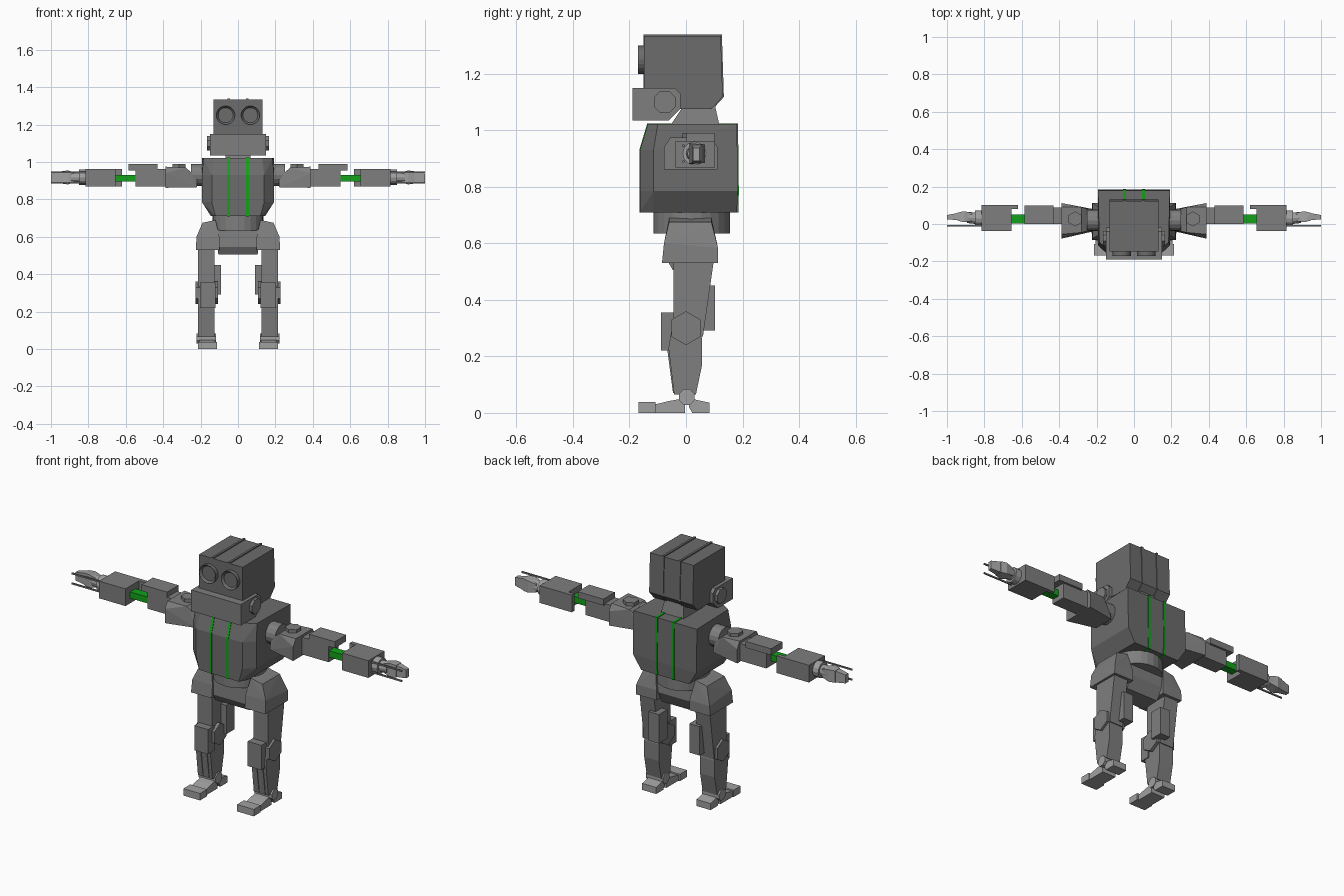
import bpy, bmesh, math
from mathutils import Vector, Matrix


def material(name, *rgb):
    m = bpy.data.materials.new(name)
    m.diffuse_color = (*rgb, 1)
    return m


green = material("green", 0.006, 0.36, 0.01)
dark = material("dark_grey", .15, .15, .15)
mid = material("mid_grey", .21, .21, .21)
light = material("light_grey", .35, .35, .35)


def finish(name, bm, mirror=False, mat=None):
    bmesh.ops.recalc_face_normals(bm, faces=bm.faces)
    me = bpy.data.meshes.new(name)
    bm.to_mesh(me)
    bm.free()
    ob = bpy.data.objects.new(name, me)
    bpy.context.collection.objects.link(ob)
    me.materials.append(mat or mid)
    if mirror:
        m = ob.modifiers.new("mirror", 'MIRROR')
        m.use_mirror_merge = False
    return ob


def hull(name, pts, mirror=False, mat=None):
    """Convex faceted block around a few corner points."""
    bm = bmesh.new()
    for p in pts:
        bm.verts.new(p)
    bmesh.ops.convex_hull(bm, input=bm.verts)
    loose = [v for v in bm.verts if not v.link_faces]
    bmesh.ops.delete(bm, geom=loose, context='VERTS')
    bmesh.ops.dissolve_limit(bm, angle_limit=0.01, verts=bm.verts, edges=bm.edges)
    return finish(name, bm, mirror, mat)


def box(name, x, y, z, mirror=False, mat=None):
    return hull(name, [(a, b, c) for a in x for b in y for c in z], mirror, mat)


def prism(name, yz, x, mirror=False, mat=None):
    """Side profile extruded across x."""
    return hull(name, [(a, p[0], p[1]) for a in x for p in yz], mirror, mat)


def cyl(name, a, b, r, n, mirror=False, turn=0, recess=None, mat=None):
    """Cylinder from point a to point b, optional recessed end at b."""
    a, b = Vector(a), Vector(b)
    d = b - a
    bm = bmesh.new()
    bmesh.ops.create_cone(bm, cap_ends=True, segments=n, radius1=r, radius2=r, depth=d.length)
    rot = d.to_track_quat('Z', 'Y').to_matrix().to_4x4()
    bm.transform(Matrix.Translation((a + b) / 2) @ rot @ Matrix.Rotation(turn, 4, 'Z'))
    if recess:
        bm.normal_update()
        end = max(bm.faces, key=lambda f: f.calc_center_median().dot(d))
        bmesh.ops.inset_region(bm, faces=[end], thickness=r * 0.2)
        bmesh.ops.translate(bm, verts=end.verts, vec=-d.normalized() * recess)
    return finish(name, bm, mirror, mat)


# head with two raised bands over it
head = [(-.148, 1.333), (.123, 1.333), (.13, 1.12), (.09, 1.075), (-.148, 1.075)]
prism("head", head, (-.132, .132), mat=dark)
band = [(-.15, 1.339), (.127, 1.339), (.134, 1.118), (.092, 1.072), (-.15, 1.08)]
prism("head_band", band, (.044, .056), True, dark)
# eyes
cyl("eye", (.066, -.14, 1.25), (.066, -.17, 1.25), .05, 20, True, recess=.012, mat=dark)
# jaw and side bolts
prism("jaw", [(-.19, 1.035), (-.19, 1.15), (-.04, 1.15), (-.02, 1.13), (-.02, 1.075),
              (-.06, 1.035)], (-.15, .15))
cyl("jaw_bolt", (.14, -.075, 1.1), (.165, -.075, 1.1), .042, 8, True, math.pi / 8)
# neck
hull("neck", [(s * x, y, z) for s in (-1, 1) for x, y, z in
              [(.07, -.06, 1.01), (.07, .12, 1.01), (.055, .0, 1.1), (.055, .1, 1.1)]])

# torso with chamfered front and tapered base
torso = [(.12, -.163, .71), (.145, -.12, .71), (.145, .18, .71),
         (.14, -.163, .785), (.192, -.115, .785), (.192, .184, .785),
         (.14, -.163, .93), (.192, -.115, .93),
         (.13, -.135, 1.022), (.185, -.1, 1.022), (.192, .18, 1.022)]
hull("torso", [(s * x, y, z) for s in (-1, 1) for x, y, z in torso], mat=dark)
prism("torso_stripe", [(-.165, .709), (-.165, .931), (-.137, 1.025), (.184, 1.025),
                       (.187, .78), (.185, .709)], (.044, .058), True, green)

# waist and pelvis
cyl("waist", (0, .02, .635), (0, .02, .715), .135, 24)
hull("pelvis", [(s * x, y, z) for s in (-1, 1) for x, y, z in
                [(.11, -.066, .64), (.11, .095, .64), (.11, -.07, .545),
                 (.11, .1, .57), (.105, -.046, .505), (.1, .065, .505)]])

# hip armour
hull("hip_armour", [(.1, -.085, .53), (.225, -.085, .53), (.1, .113, .53), (.225, .113, .53),
                    (.1, -.078, .6), (.222, -.078, .6), (.1, .113, .585), (.222, .113, .585),
                    (.12, -.06, .69), (.19, -.06, .675), (.12, .09, .69), (.19, .09, .675)], True)
# thigh and the box behind it
prism("thigh", [(-.045, .55), (.1, .55), (.085, .51), (.065, .45), (.06, .27), (-.045, .27)],
      (.125, .213), True)
box("thigh_box", (.092, .155), (.03, .103), (.292, .45), True)
# knee
cyl("knee_joint", (.107, 0, .3), (.226, 0, .3), .06, 6, True)
box("knee_pad", (.12, .203), (-.088, -.03), (.22, .355), True)
# shin with raised ridges
prism("shin", [(-.062, .23), (-.05, .3), (.05, .3), (.057, .26), (.057, .17), (.035, .065),
               (-.042, .065)], (.125, .213), True)
for i, x in enumerate((.143, .18)):
    prism("shin_ridge_%d" % i, [(-.067, .23), (0, .23), (0, .07), (-.046, .07)],
          (x, x + .016), True)
# ankle and foot
cyl("ankle", (.118, .003, .056), (.222, .003, .056), .03, 8, True, math.pi / 8, mat=light)
prism("toe", [(-.168, 0), (-.168, .038), (-.108, .038), (-.108, 0)], (.112, .213), True, light)
prism("foot", [(-.118, 0), (-.118, .028), (-.06, .042), (-.015, .05), (-.004, .035), (-.004, 0)],
      (.122, .207), True, light)
prism("heel", [(.01, .022), (.01, .052), (.03, .045), (.083, .036), (.083, 0), (.022, 0)],
      (.122, .207), True, light)

# shoulder joint, pad and bolt
cyl("shoulder_joint", (.17, .02, .93), (.25, .02, .93), .058, 16, True, mat=mid)
hull("shoulder_pad", [(.22, -.04, .865), (.22, .08, .865), (.22, -.03, .92), (.22, .07, .92),
                      (.28, -.045, .97), (.28, .09, .97), (.388, -.078, .862),
                      (.388, .112, .862), (.388, -.078, .94), (.388, .112, .94),
                      (.388, -.055, .975), (.388, .09, .975)], True)
cyl("shoulder_bolt", (.315, .027, .95), (.315, .027, .99), .04, 6, True)
# upper arm and its top plate
box("upper_arm", (.38, .548), (.001, .088), (.868, .962), True)
box("upper_arm_plate", (.43, .585), (.001, .1), (.955, .99), True)
# elbow link
box("elbow_link", (.54, .66), (.004, .05), (.895, .93), True, green)
# forearm and back plate
box("forearm", (.655, .815), (-.037, .085), (.868, .962), True)
box("forearm_plate", (.62, .815), (.08, .102), (.868, .962), True)
# wrist
cyl("wrist", (.81, .03, .918), (.85, .03, .918), .042, 12, True, mat=light)
cyl("wrist_tip", (.845, .03, .918), (.89, .035, .918), .03, 12, True, mat=light)
# hand: closed tapered palm and fingers, with thin rods beside
hull("palm", [(.865, .015, .895), (.865, .06, .895), (.865, .015, .94), (.865, .06, .94),
              (.91, .01, .88), (.91, .068, .885), (.91, .01, .955), (.91, .068, .95),
              (.945, .018, .885), (.945, .06, .885), (.945, .018, .95), (.945, .06, .95)],
     True, light)
hull("fingers", [(.935, .02, .885), (.935, .06, .885), (.935, .02, .95), (.935, .06, .95),
                 (1, .025, .892), (1, .048, .892), (1, .025, .938), (1, .048, .938)],
     True, light)
for i, z in enumerate((.89, .945)):
    box("hand_rod_%d" % i, (.81, 1.0), (-.013, -.006), (z - .004, z + .004), True)
